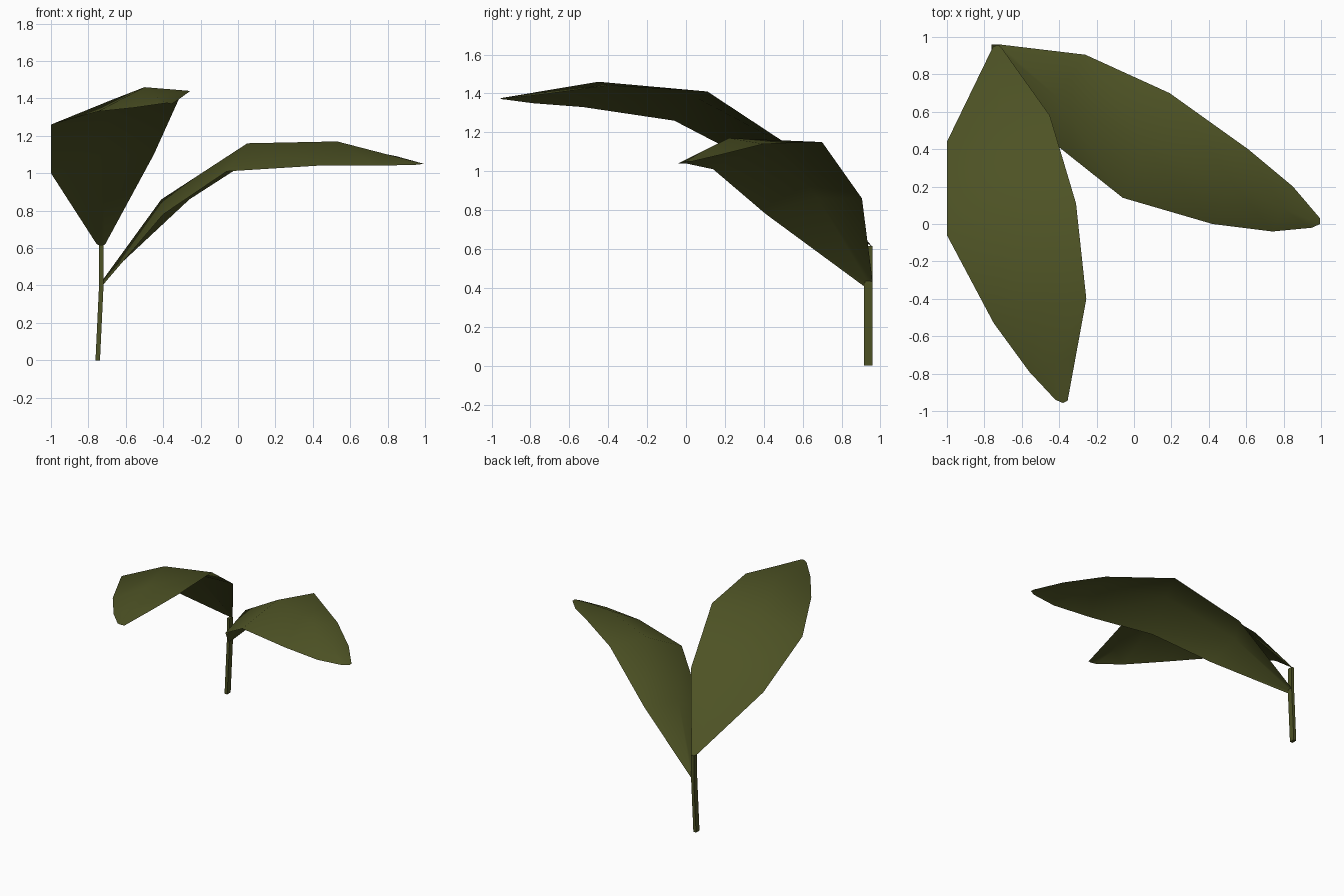
import bpy
import bmesh
from mathutils import Vector

if "Cube" in bpy.data.objects:
    bpy.data.objects.remove(bpy.data.objects["Cube"])

olive = bpy.data.materials.new("olive green")
olive.diffuse_color = (0.075, 0.085, 0.018, 1)
olive.use_nodes = True
olive.node_tree.nodes["Principled BSDF"].inputs["Base Color"].default_value = olive.diffuse_color


def finish(name, bm):
    mesh = bpy.data.meshes.new(name)
    bm.to_mesh(mesh)
    bm.free()
    mesh.materials.append(olive)
    obj = bpy.data.objects.new(name, mesh)
    bpy.context.collection.objects.link(obj)
    return obj


def leaf(name, rows):
    """Loft a thin blade through rows of (left edge, midrib, right edge)."""
    bm = bmesh.new()
    grid = [[bm.verts.new(p) for p in row] for row in rows]
    for a, b in zip(grid, grid[1:]):
        for i in range(2):
            f = bm.faces.new((a[i], a[i + 1], b[i + 1], b[i]))
            f.smooth = True
    bmesh.ops.recalc_face_normals(bm, faces=bm.faces)
    if sum(f.normal.z for f in bm.faces) < 0:
        bmesh.ops.reverse_faces(bm, faces=bm.faces)
    return finish(name, bm)


def stem(name, path, half_x, half_y):
    """Four-sided stalk following a path of centre points."""
    bm = bmesh.new()
    corners = ((-1, -1), (1, -1), (1, 1), (-1, 1))
    rings = [[bm.verts.new(Vector(p) + Vector((sx * half_x, sy * half_y, 0)))
              for sx, sy in corners] for p in path]
    for a, b in zip(rings, rings[1:]):
        for i in range(4):
            j = (i + 1) % 4
            bm.faces.new((a[i], a[j], b[j], b[i]))
    bm.faces.new(rings[0][::-1])
    bm.faces.new(rings[-1])
    return finish(name, bm)


# Stalk
stem("stem", [(-0.75, 0.938, 0), (-0.73, 0.938, 0.42), (-0.73, 0.938, 0.615)],
     0.012, 0.022)

# Upper leaf arching to the front
leaf("upper_leaf", [
    [(-0.71, 0.945, 0.62), (-0.73, 0.96, 0.61), (-0.755, 0.945, 0.62)],
    [(-0.45, 0.58, 1.10), (-0.73, 0.53, 1.10), (-1.00, 0.44, 1.00)],
    [(-0.31, 0.11, 1.41), (-0.68, 0.03, 1.39), (-1.00, -0.06, 1.26)],
    [(-0.255, -0.40, 1.44), (-0.50, -0.45, 1.46), (-0.75, -0.53, 1.33)],
    [(-0.31, -0.70, 1.40), (-0.44, -0.75, 1.41), (-0.56, -0.79, 1.35)],
    [(-0.355, -0.945, 1.37), (-0.38, -0.957, 1.375), (-0.42, -0.94, 1.37)],
])

# Lower leaf arching to the right
leaf("lower_leaf", [
    [(-0.72, 0.96, 0.43), (-0.73, 0.94, 0.42), (-0.72, 0.92, 0.405)],
    [(-0.26, 0.905, 0.86), (-0.41, 0.68, 0.86), (-0.40, 0.41, 0.78)],
    [(0.19, 0.70, 1.15), (0.05, 0.43, 1.16), (-0.06, 0.14, 1.01)],
    [(0.61, 0.40, 1.14), (0.53, 0.22, 1.17), (0.42, 0.00, 1.04)],
    [(0.85, 0.20, 1.09), (0.80, 0.08, 1.10), (0.74, -0.04, 1.04)],
    [(0.995, 0.03, 1.05), (0.995, 0.00, 1.05), (0.95, -0.02, 1.045)],
])
